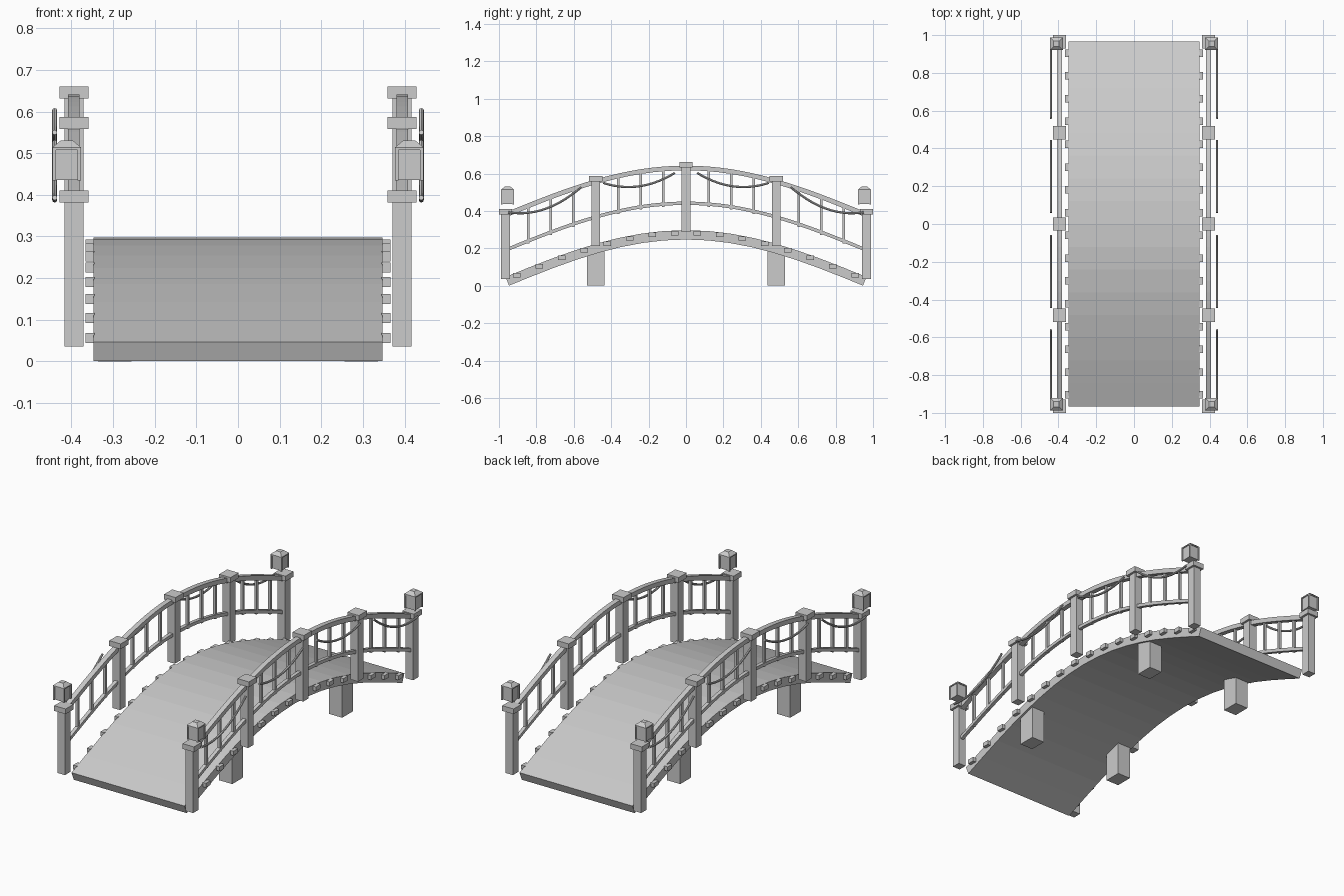
import bpy, bmesh, math
from mathutils import Matrix, Vector

if "Cube" in bpy.data.objects:
    bpy.data.objects.remove(bpy.data.objects["Cube"])

GREY = 0.6
HALF = 0.965      # half the span
RISE = 0.25       # height of the arch
BAY = HALF / 2    # distance between posts
RAIL_X = 0.394

mat = bpy.data.materials.new("plain_grey")
mat.use_nodes = True
mat.diffuse_color = (GREY, GREY, GREY, 1)
mat.node_tree.nodes["Principled BSDF"].inputs["Base Color"].default_value = (GREY, GREY, GREY, 1)


def arch(y):
    return RISE * math.cos(math.pi / 2 * y / HALF)


def slope(y):
    k = math.pi / 2 / HALF
    return -RISE * k * math.sin(k * y)


def finish(name, bm, smooth=False):
    bmesh.ops.recalc_face_normals(bm, faces=bm.faces)
    mesh = bpy.data.meshes.new(name)
    bm.to_mesh(mesh)
    bm.free()
    mesh.materials.append(mat)
    for p in mesh.polygons:
        p.use_smooth = smooth
    obj = bpy.data.objects.new(name, mesh)
    bpy.context.collection.objects.link(obj)
    return obj


def add_box(bm, centre, size, tilt=0):
    m = (Matrix.Translation(centre) @ Matrix.Rotation(tilt, 4, 'X')
         @ Matrix.Diagonal((*size, 1)))
    bmesh.ops.create_cube(bm, size=1, matrix=m)


def sweep(bm, rings):
    # skin a run of equal cross-sections and cap both ends
    loops = [[bm.verts.new(c) for c in ring] for ring in rings]
    n = len(loops[0])
    for a, b in zip(loops, loops[1:]):
        for i in range(n):
            j = (i + 1) % n
            bm.faces.new((a[i], a[j], b[j], b[i]))
    bm.faces.new(loops[0])
    bm.faces.new(loops[-1])


def arched_bar(name, x, width, base, thick, steps):
    # rectangular section following the arch, cut square to its slope
    rings = []
    for i in range(steps + 1):
        y = -HALF + 2 * HALF * i / steps
        top = Vector((0, y, base + arch(y)))
        low = top - Vector((0, -slope(y), 1)).normalized() * thick
        a, b = x - width / 2, x + width / 2
        rings.append([(a, *top.yz), (b, *top.yz), (b, *low.yz), (a, *low.yz)])
    bm = bmesh.new()
    sweep(bm, rings)
    return finish(name, bm)


def rope(name, x, start, end, sag, radius=0.006):
    steps, sides = 14, 8
    rings = []
    for i in range(steps + 1):
        t = i / steps
        p = Vector(start).lerp(Vector(end), t)
        z = p.y - 4 * sag * t * (1 - t)
        d = (Vector(end) - Vector(start)) + Vector((0, -4 * sag * (1 - 2 * t)))
        n = Vector((-d.y, d.x)).normalized() * radius
        angles = [2 * math.pi * k / sides for k in range(sides)]
        rings.append([(x + radius * math.cos(a), p.x + n.x * math.sin(a),
                       z + n.y * math.sin(a)) for a in angles])
    bm = bmesh.new()
    sweep(bm, rings)
    finish(name, bm, smooth=True)
    bpy.ops.object.select_all(action='DESELECT')
    obj = bpy.data.objects[name]
    obj.select_set(True)
    bpy.context.view_layer.objects.active = obj
    bpy.ops.object.shade_smooth_by_angle()


def lantern(name, x, y):
    bm = bmesh.new()
    add_box(bm, (x, y, 0.474), (0.058, 0.058, 0.076))
    for sx in (-1, 1):
        for sy in (-1, 1):
            add_box(bm, (x + sx * 0.03, y + sy * 0.03, 0.474), (0.008, 0.008, 0.08))
    # hipped roof
    rings = []
    for h, z in ((0.034, 0.508), (0.034, 0.514), (0.014, 0.531)):
        rings.append([(x + a * h, y + b * h, z)
                      for a, b in ((-1, -1), (1, -1), (1, 1), (-1, 1))])
    sweep(bm, rings)
    finish(name, bm)


# Deck
arched_bar("deck", 0, 0.694, 0.047, 0.05, 16)

# Square piers under the deck
for sx in (-1, 1):
    for sy in (-1, 1):
        bm = bmesh.new()
        add_box(bm, (sx * 0.296, sy * BAY, 0.095), (0.08, 0.096, 0.19))
        finish(f"pier_{'left' if sx > 0 else 'right'}_{'back' if sy > 0 else 'front'}", bm)

for sx, side in ((-1, "right"), (1, "left")):
    x = sx * RAIL_X

    # Joist ends along the deck edge
    bm = bmesh.new()
    for i in range(16):
        y = -HALF + (i + 0.5) * HALF / 8
        add_box(bm, (sx * 0.355, y, arch(y) + 0.032), (0.022, 0.04, 0.024))
    finish(f"joist_ends_{side}", bm)

    # Posts and their caps
    posts, caps = bmesh.new(), bmesh.new()
    for i in range(-2, 3):
        y = i * BAY
        z = arch(y)
        add_box(posts, (x, y, z + 0.213), (0.046, 0.048, 0.354))
        add_box(caps, (x, y, z + 0.396), (0.07, 0.07, 0.029))
    finish(f"posts_{side}", posts)
    finish(f"post_caps_{side}", caps)

    # Hand rail and lower rail
    arched_bar(f"hand_rail_{side}", x, 0.028, 0.392, 0.025, 32)
    arched_bar(f"lower_rail_{side}", x, 0.02, 0.2, 0.018, 32)

    # Three balusters in each bay
    bm = bmesh.new()
    for i in range(-8, 9):
        if i % 4:
            y = i * BAY / 4
            add_box(bm, (x, y, arch(y) + 0.276), (0.014, 0.014, 0.2))
    finish(f"balusters_{side}", bm)

    # Hanging ropes and end lanterns
    for sy, end in ((-1, "front"), (1, "back")):
        rope(f"outer_rope_{side}_{end}", sx * 0.44,
             (sy * 0.95, 0.393), (sy * 0.56, 0.527), 0.05)
        rope(f"inner_rope_{side}_{end}", sx * 0.44,
             (sy * 0.443, 0.55), (sy * 0.06, 0.603), 0.045)
        lantern(f"lantern_{side}_{end}", sx * 0.411, sy * 0.954)
